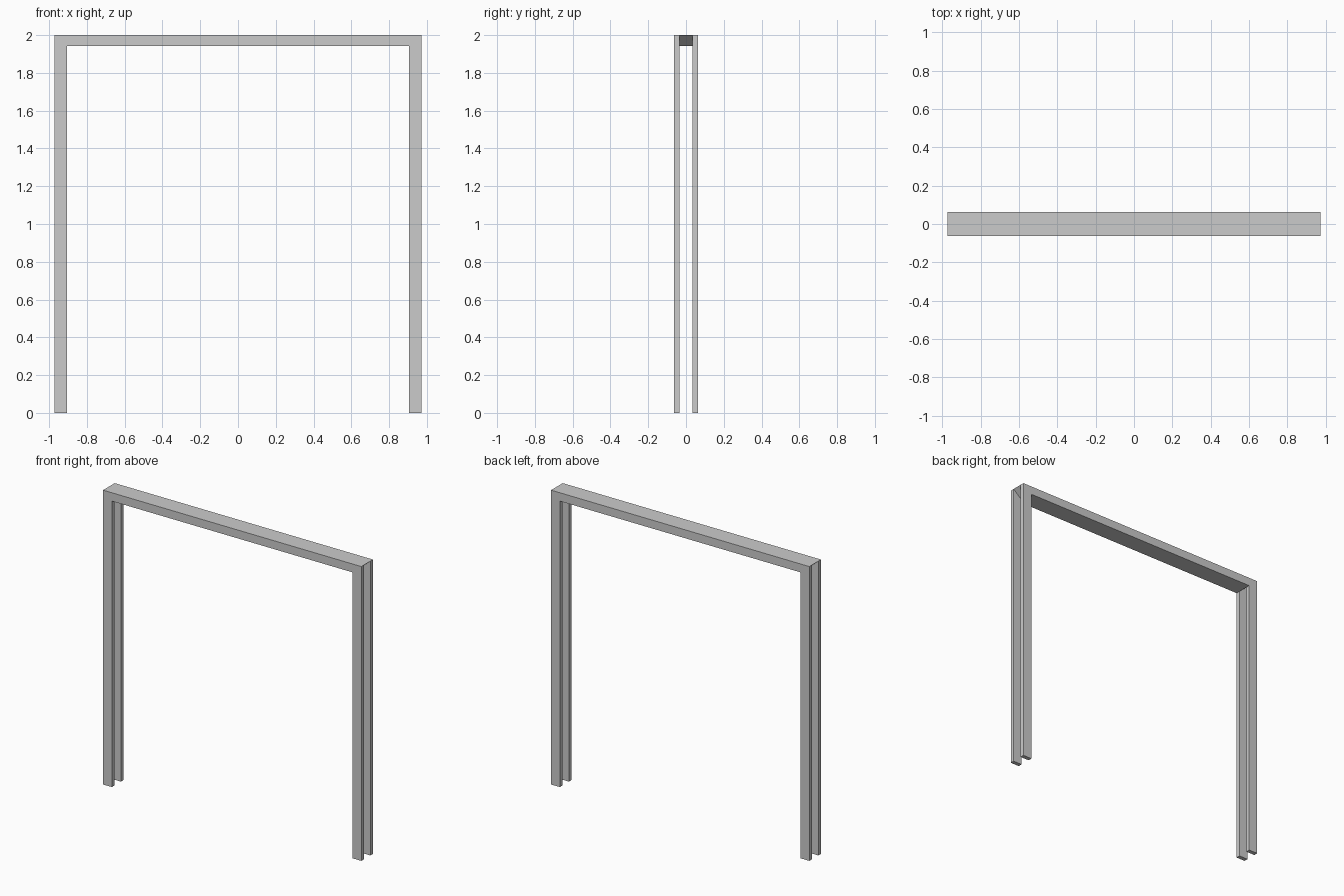
import bpy, bmesh

if "Cube" in bpy.data.objects:
    bpy.data.objects.remove(bpy.data.objects["Cube"])

HALF_W, INNER_W = 0.971, 0.905      # outer and inner edge of the legs
TOP, LINTEL = 2.0, 1.943            # top and underside of the header
OUTER_Y, INNER_Y = 0.0625, 0.0345   # depth of the frame and of the slot


def prism(name, outline, y0, y1):
    """Extrude an x-z outline from y0 to y1."""
    bm = bmesh.new()
    face = bm.faces.new([bm.verts.new((x, y0, z)) for x, z in outline])
    ext = bmesh.ops.extrude_face_region(bm, geom=[face])
    moved = [v for v in ext["geom"] if isinstance(v, bmesh.types.BMVert)]
    bmesh.ops.translate(bm, verts=moved, vec=(0, y1 - y0, 0))
    bmesh.ops.recalc_face_normals(bm, faces=bm.faces)
    mesh = bpy.data.meshes.new(name)
    bm.to_mesh(mesh)
    bm.free()
    obj = bpy.data.objects.new(name, mesh)
    bpy.context.collection.objects.link(obj)
    return obj


# Header with mitred ends, full depth
prism("header", [(-HALF_W, TOP), (HALF_W, TOP), (INNER_W, LINTEL), (-INNER_W, LINTEL)],
      -OUTER_Y, OUTER_Y)

# Four legs with mitred tops, paired front and back with an open slot between
for side, sx in (("left", -1), ("right", 1)):
    outline = [(sx * HALF_W, 0), (sx * HALF_W, TOP), (sx * INNER_W, LINTEL), (sx * INNER_W, 0)]
    for depth, sy in (("front", -1), ("back", 1)):
        prism(f"{depth}_{side}_leg", outline, sy * INNER_Y, sy * OUTER_Y)
